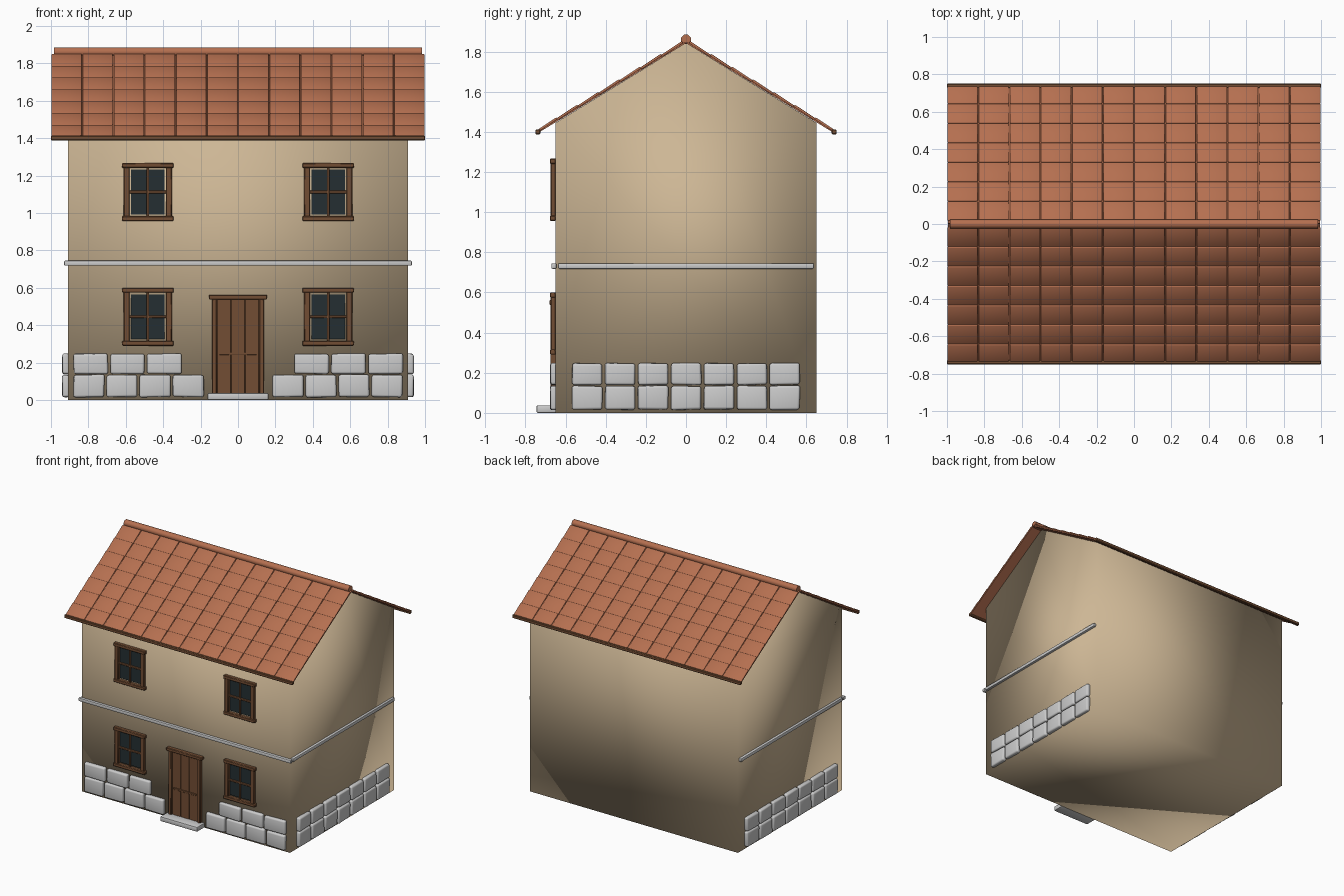
import bpy, bmesh, math, random
from mathutils import Matrix, Vector

if "Cube" in bpy.data.objects:
    bpy.data.objects.remove(bpy.data.objects["Cube"])

random.seed(4)
W, D = 0.91, 0.65            # half width and half depth of the walls
PITCH = math.atan(0.607)     # roof slope


def mat(name, rgb):
    m = bpy.data.materials.new(name)
    m.diffuse_color = (*rgb, 1)
    m.use_nodes = True
    m.node_tree.nodes["Principled BSDF"].inputs["Base Color"].default_value = m.diffuse_color
    return m


PLASTER = mat("plaster", (0.61, 0.47, 0.30))
TILE = mat("tile", (0.46, 0.16, 0.08))
WOOD = mat("wood", (0.17, 0.075, 0.033))
GLASS = mat("glass", (0.018, 0.028, 0.032))


def finish(name, bm, material=None, angle=40):
    me = bpy.data.meshes.new(name)
    bm.to_mesh(me)
    bm.free()
    ob = bpy.data.objects.new(name, me)
    bpy.context.collection.objects.link(ob)
    if material:
        me.materials.append(material)
    bpy.ops.object.select_all(action='DESELECT')
    ob.select_set(True)
    bpy.context.view_layer.objects.active = ob
    if angle >= 180:
        bpy.ops.object.shade_smooth()
    else:
        bpy.ops.object.shade_smooth_by_angle(angle=math.radians(angle))
    return ob


def add_block(bm, lo, hi, bevel=0.004, segments=1, frame=Matrix(), jitter=0.0):
    """Bevelled box between two corners, placed in an optional frame."""
    lo, hi = Vector(lo), Vector(hi)
    part = bmesh.new()
    bmesh.ops.create_cube(part, size=1)
    for v in part.verts:
        v.co = (lo + hi) / 2 + v.co * (hi - lo)
        v.co += Vector([random.uniform(-jitter, jitter) for _ in range(3)])
    if bevel:
        bmesh.ops.bevel(part, geom=part.edges[:], offset=bevel, segments=segments,
                        profile=0.5, affect='EDGES', clamp_overlap=True)
    part.transform(frame)
    tmp = bpy.data.meshes.new("tmp")
    part.to_mesh(tmp)
    part.free()
    bm.from_mesh(tmp)
    bpy.data.meshes.remove(tmp)


def blocks(name, boxes, material=None, bevel=0.004, segments=1, jitter=0.0, angle=40):
    bm = bmesh.new()
    for lo, hi in boxes:
        add_block(bm, lo, hi, bevel, segments, jitter=jitter)
    return finish(name, bm, material, angle)


# Walls: gabled profile extruded along x
bm = bmesh.new()
profile = [(-D, 0), (D, 0), (D, 1.445), (0, 1.842), (-D, 1.445)]
face = bm.faces.new([bm.verts.new((-W, y, z)) for y, z in profile])
ext = bmesh.ops.extrude_face_region(bm, geom=[face])
for v in ext["geom"]:
    if isinstance(v, bmesh.types.BMVert):
        v.co.x = W
bmesh.ops.recalc_face_normals(bm, faces=bm.faces[:])
finish("house_walls", bm, PLASTER, 180)

# Roof slopes: thin board plus overlapping tiles, in a frame running down the slope
COLS, ROWS, START, LENGTH = 12, 7, 0.012, 0.865
for side, turn in (("front", 0), ("back", math.pi)):
    frame = (Matrix.Rotation(turn, 4, 'Z') @ Matrix.Translation((0, 0, 1.842))
             @ Matrix.Rotation(PITCH, 4, 'X'))
    bm = bmesh.new()
    add_block(bm, (-0.995, -LENGTH, 0), (0.995, 0, 0.008), 0, frame=frame)
    finish("roof_board_" + side, bm, TILE)
    bm = bmesh.new()
    pw, pl = 2 / COLS, (LENGTH - START) / ROWS
    for r in range(ROWS):
        for c in range(COLS):
            place = (frame @ Matrix.Translation((-1 + (c + 0.5) * pw,
                                                 -START - (r + 0.5) * pl, 0.011))
                     @ Matrix.Rotation(0.04, 4, 'X'))
            add_block(bm, (-pw / 2 + 0.003, -pl / 2 - 0.003, -0.006),
                      (pw / 2 - 0.003, pl / 2, 0.006), 0.005, 2, place)
    finish("roof_tiles_" + side, bm, TILE, 60)

# Eaves boards
for side, s in (("front", -1), ("back", 1)):
    y = 0.738 * s
    blocks("eaves_board_" + side, [((-1, y - 0.012, 1.388), (1, y + 0.012, 1.413))], WOOD)

# Ridge cap
bm = bmesh.new()
bmesh.ops.create_cone(bm, cap_ends=True, segments=8, radius1=0.026, radius2=0.026, depth=1.97,
                      matrix=Matrix.Translation((0, 0, 1.861)) @ Matrix.Rotation(math.pi / 2, 4, 'Y')
                      @ Matrix.Rotation(math.pi / 8, 4, 'Z'))
finish("ridge_cap", bm, TILE, 50)

# Windows: frame, glazing bars and pane
for floor, zc in (("upper", 1.112), ("lower", 0.445)):
    for side, xc in (("left", -0.482), ("right", 0.482)):
        tag = f"_{floor}_{side}"
        parts = [((xc - 0.138, -0.678, zc + z - 0.013), (xc + 0.138, -0.648, zc + z + 0.013))
                 for z in (-0.142, 0.142)]
        parts += [((xc + x - 0.016, -0.674, zc - 0.135), (xc + x + 0.016, -0.648, zc + 0.135))
                  for x in (-0.113, 0.113)]
        blocks("window_frame" + tag, parts, WOOD)
        blocks("window_bars" + tag,
               [((xc - 0.007, -0.67, zc - 0.13), (xc + 0.007, -0.652, zc + 0.13)),
                ((xc - 0.105, -0.669, zc - 0.007), (xc + 0.105, -0.652, zc + 0.007))], WOOD, 0.002)
        blocks("window_pane" + tag,
               [((xc - 0.09, -0.658, zc - 0.12), (xc + 0.09, -0.645, zc + 0.12))], GLASS, 0)

# Door: planks, rail, surround and step
blocks("door_planks", [((-0.113 + i * 0.0755, -0.664, 0.035), (-0.113 + (i + 1) * 0.0755, -0.645, 0.54))
                       for i in range(3)], WOOD, 0.003)
blocks("door_rail", [((-0.1, -0.67, 0.24), (0.1, -0.66, 0.255))], WOOD, 0.002)
blocks("door_surround", [((-0.14, -0.675, 0.03), (-0.113, -0.645, 0.54)),
                         ((0.113, -0.675, 0.03), (0.14, -0.675 + 0.03, 0.54)),
                         ((-0.156, -0.68, 0.537), (0.156, -0.645, 0.562))], WOOD)
blocks("door_step", [((-0.163, -0.745, 0), (0.163, -0.645, 0.038))], None, 0.008, 2)

# String course between the floors
blocks("string_course_front", [((-0.93, -0.671, 0.718), (0.93, -0.645, 0.745))], None, 0.006, 2)
for side, s in (("left", -1), ("right", 1)):
    x0, x1 = sorted((s * 0.905, s * 0.93))
    blocks("string_course_" + side, [((x0, -0.637, 0.718), (x1, 0.637, 0.745))], None, 0.006, 2)

# Foundation stones
ROWS_Z = ((0.016, 0.134), (0.14, 0.247))
for side, s in (("left", -1), ("right", 1)):
    stones = []
    for (z0, z1), n, start in ((ROWS_Z[0], 4, 0.185), (ROWS_Z[1], 3, 0.303)):
        pitch = (0.892 - start) / n
        for i in range(n):
            a, b = sorted((s * (start + i * pitch), s * (start + (i + 1) * pitch - 0.013)))
            stones.append(((a, -0.676, z0), (b, -0.64, z1)))
    blocks("front_stones_" + side, stones, None, 0.012, 3, 0.003, 60)
    x0, x1 = sorted((s * 0.90, s * 0.938))
    stones = [((x0, (i - 3) * 0.164 - 0.075, z0), (x1, (i - 3) * 0.164 + 0.075, z1))
              for i in range(7) for z0, z1 in ROWS_Z]
    blocks("side_stones_" + side, stones, None, 0.012, 3, 0.003, 60)
